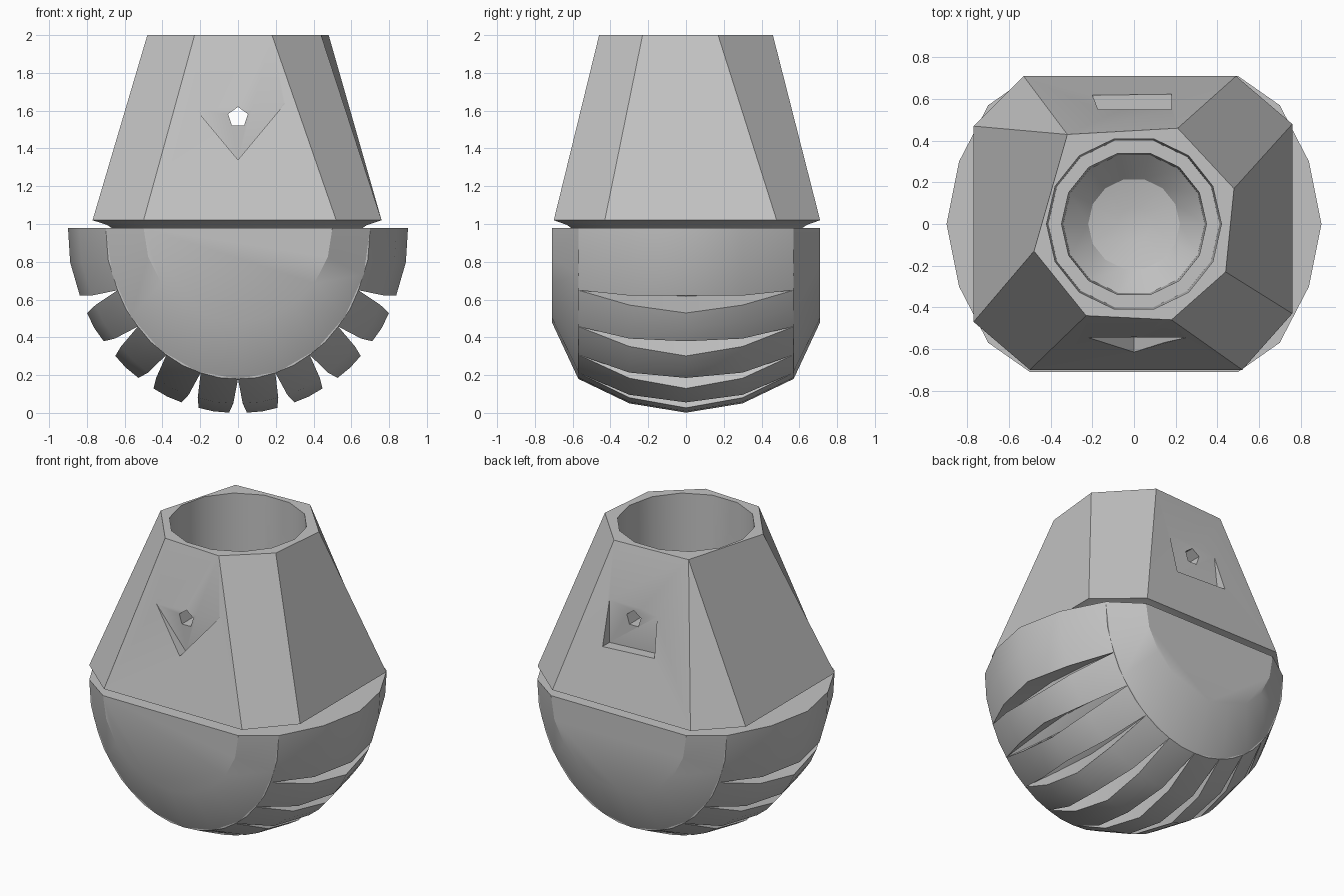
import bpy, bmesh, math

old = bpy.data.objects.get("Cube")
if old:
    bpy.data.objects.remove(old, do_unlink=True)

GREY = (0.55, 0.55, 0.55, 1)
mat = bpy.data.materials.new("plain grey")
mat.use_nodes = True
mat.diffuse_color = GREY
mat.node_tree.nodes["Principled BSDF"].inputs["Base Color"].default_value = GREY


def loft(name, rings):
    """Closed solid through a list of rings with equal point counts."""
    bm = bmesh.new()
    loops = [[bm.verts.new(p) for p in ring] for ring in rings]
    n = len(loops[0])
    for a, b in zip(loops, loops[1:]):
        for i in range(n):
            j = (i + 1) % n
            bm.faces.new((a[i], a[j], b[j], b[i]))
    bm.faces.new(loops[0])
    bm.faces.new(loops[-1])
    bmesh.ops.remove_doubles(bm, verts=bm.verts[:], dist=0.0005)
    bmesh.ops.recalc_face_normals(bm, faces=bm.faces[:])
    me = bpy.data.meshes.new(name)
    bm.to_mesh(me)
    bm.free()
    me.materials.append(mat)
    ob = bpy.data.objects.new(name, me)
    bpy.context.collection.objects.link(ob)
    return ob


def activate(ob):
    bpy.ops.object.select_all(action='DESELECT')
    ob.select_set(True)
    bpy.context.view_layer.objects.active = ob


def cut(ob, cutter):
    activate(ob)
    mod = ob.modifiers.new("cut", 'BOOLEAN')
    mod.operation = 'DIFFERENCE'
    mod.solver = 'EXACT'
    mod.object = cutter
    bpy.ops.object.modifier_apply(modifier=mod.name)


def at_z(outline, z, s=1):
    return [(x * s, y * s, z) for x, y in outline]


def prism(name, outline, y0, y1):
    return loft(name, [[(x, y, z) for x, z in outline] for y in (y0, y1)])


def bore(name, profile):
    return loft(name, [[(r * math.cos(t * math.tau / 14), r * math.sin(t * math.tau / 14), z)
                        for t in range(14)] for r, z in profile])


# Tapered eight-sided upper body with a sloped underside; two corners merge at the rim
base = [(-.53, .71), (.49, .71), (.76, .48), (.76, -.43),
        (.52, -.7), (-.5, -.7), (-.77, -.47), (-.77, .47)]
rim = [(-.32, .43), (.21, .46), (.48, .17), (.44, -.23),
       (.18, -.46), (-.23, -.44), (-.48, -.13), (-.32, .43)]
upper = loft("upper_body", [at_z(base, .97, .85), at_z(base, .995, .9),
                            at_z(base, 1.02), at_z(rim, 2)])

# Rounded lower bowl: half rings stacked from front to back
CENTRE = .98


def around(angle, rx, rz, y):
    a = math.radians(angle)
    return (rx * math.cos(a), y, CENTRE + rz * math.sin(a))


STEPS = 10
bowl = loft("lower_bowl", [
    [around(180 + 180 * i / STEPS, rx, rz, y) for i in range(STEPS + 1)]
    for y, rx, rz in ((-.71, .5, .5), (-.57, .7, .8), (.57, .7, .8), (.71, .5, .5))])

# Ribs wrapped round the bowl: they touch at the ends and part in the middle
slots = range(-4, 5)
ribs = []
for k in range(-5, 5):
    rings = []
    for y, rx, rz, gap in ((-.57, .7, .8, 0), (-.3, .84, .93, 1.7), (0, .9, .98, 3),
                           (.3, .84, .93, 1.7), (.57, .7, .8, 0)):
        a = 270 + 16.4 * k + gap if k in slots else 180
        b = 270 + 16.4 * (k + 1) - gap if k + 1 in slots else 360
        rings.append([around(a, .64, .74, y), around(a, rx, rz, y),
                      around((a + b) / 2, rx * 1.005, rz * 1.002, y),
                      around(b, rx, rz, y), around(b, .64, .74, y)])
    ribs.append(loft("rib", rings))

# Wide bore through the upper body, narrower well in the bowl
wide = bore("wide_cutter", [(.42, 2.02), (.41, .9)])
well = bore("well_cutter", [(.35, 1.1), (.34, .45), (.22, .33), (.08, .3)])
cut(upper, wide)
cut(bowl, well)

# Front and back pockets, and the pin hole through both walls
front = prism("front_cutter", [(-.25, 1.64), (.25, 1.64), (0, 1.34)], -.9, -.545)
back = prism("back_cutter", [(-.17, 1.65), (.18, 1.65), (.18, 1.36), (-.2, 1.38)], .55, .9)
pin = prism("pin_cutter", [(.055 * math.sin(i * math.tau / 5), 1.565 + .055 * math.cos(i * math.tau / 5))
                           for i in range(5)], -1, 1)
for cutter in (front, back, pin):
    cut(upper, cutter)
for cutter in (wide, well, front, back, pin):
    bpy.data.objects.remove(cutter, do_unlink=True)

# Soft shading with sharp edges kept
for ob in [upper, bowl] + ribs:
    activate(ob)
    bpy.ops.object.shade_smooth_by_angle(angle=math.radians(30))
